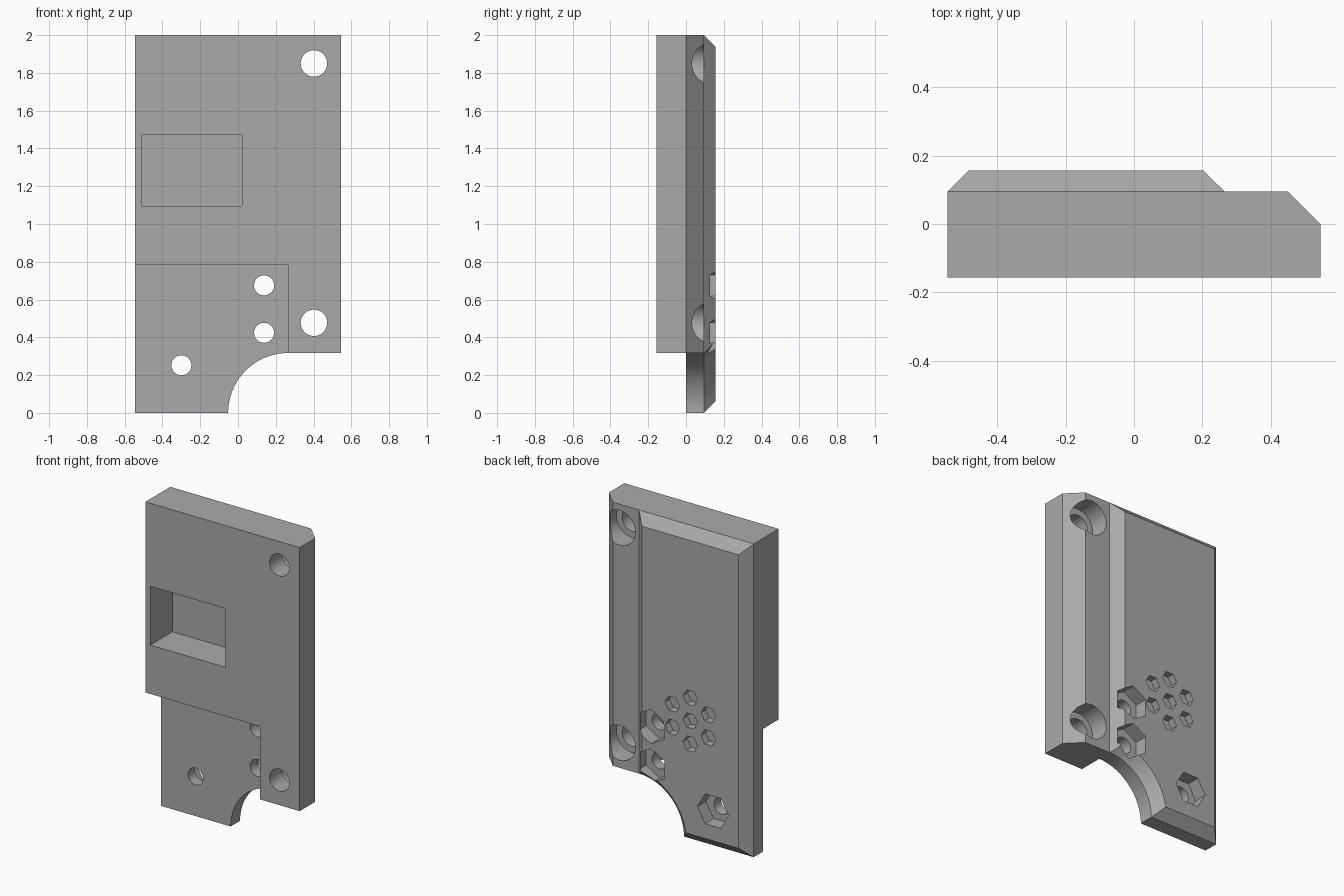
import bpy, bmesh
from math import pi, cos, sin, acos, asin

default = bpy.data.objects.get("Cube")
if default:
    bpy.data.objects.remove(default)

# Levels along y and main outline positions
FRONT, MID, STEP, BACK = -0.156, 0.0, 0.095, 0.157
LEFT, RIGHT, EDGE, TOP = 0.545, -0.545, 0.265, 2.0
NOTCH, BEVEL = 0.317, 0.063


def loft(name, rings):
    """Closed solid through rings of equal length."""
    bm = bmesh.new()
    loops = [[bm.verts.new(p) for p in ring] for ring in rings]
    for a, b in zip(loops, loops[1:]):
        for i in range(len(a)):
            j = (i + 1) % len(a)
            bm.faces.new((a[i], a[j], b[j], b[i]))
    bm.faces.new(loops[0])
    bm.faces.new(loops[-1])
    bmesh.ops.recalc_face_normals(bm, faces=bm.faces)
    mesh = bpy.data.meshes.new(name)
    bm.to_mesh(mesh)
    bm.free()
    obj = bpy.data.objects.new(name, mesh)
    bpy.context.collection.objects.link(obj)
    return obj


def box(name, x, y, z):
    return loft(name, [[(x[0], y[0], h), (x[1], y[0], h), (x[1], y[1], h), (x[0], y[1], h)]
                       for h in z])


def rod(name, x, z, radius, y0, y1, sides, turn=0.0):
    """Round or hexagonal bar along y."""
    angles = [turn + 2 * pi * i / sides for i in range(sides)]
    return loft(name, [[(x + radius * cos(a), y, z + radius * sin(a)) for a in angles]
                       for y in (y0, y1)])


def combine(target, tool, operation):
    tool.hide_render = True
    mod = target.modifiers.new(operation.title(), "BOOLEAN")
    mod.operation, mod.solver, mod.object = operation, "EXACT", tool
    bpy.context.view_layer.objects.active = target
    bpy.ops.object.modifier_apply(modifier=mod.name)
    bpy.data.objects.remove(tool)


def plate_outline(y, inset, steps=32):
    """Plate outline with the quarter-round notch, shrunk by inset."""
    r = NOTCH + inset
    start, end = pi - asin(inset / r), acos(-inset / r)
    ring = [(RIGHT + inset, y, inset)]
    for i in range(steps + 1):
        a = start + (end - start) * i / steps
        ring.append((EDGE + r * cos(a), y, r * sin(a)))
    return ring + [(EDGE - inset, y, TOP - inset), (RIGHT + inset, y, TOP - inset)]


# Back plate with bevelled rear edge
cover = loft("cover_plate", [plate_outline(MID, 0), plate_outline(STEP, 0),
                             plate_outline(BACK, BEVEL)])

# Side rail with a slanted corner
rail = [(EDGE, FRONT), (LEFT, FRONT), (LEFT, MID), (LEFT - STEP, STEP), (EDGE, STEP)]
combine(cover, loft("side_rail", [[(x, y, z) for x, y in rail] for z in (NOTCH, TOP)]), "UNION")

# Thick front block
combine(cover, box("front_block", (RIGHT, EDGE), (FRONT, MID), (0.783, TOP)), "UNION")

# Rectangular pocket in the front
combine(cover, box("pocket", (-0.51, 0.02), (FRONT - 0.1, 0.067), (1.095, 1.47)), "DIFFERENCE")

# Counterbored screw holes in the rail
for z in (0.477, 1.85):
    combine(cover, rod("screw_hole", 0.402, z, 0.07, -0.3, 0.3, 48), "DIFFERENCE")
    combine(cover, rod("counterbore", 0.402, z, 0.111, -0.03, 0.3, 48), "DIFFERENCE")

# Small holes with hexagonal nut recesses
for x, z, turn in ((0.138, 0.675, pi / 6), (0.138, 0.424, pi / 6), (-0.3, 0.252, 0)):
    combine(cover, rod("bolt_hole", x, z, 0.053, -0.3, 0.3, 40), "DIFFERENCE")
    combine(cover, rod("nut_recess", x, z, 0.11, 0.07, 0.3, 6, turn), "DIFFERENCE")

# Cluster of seven shallow hexagons on the back
spots = [(0, 0)] + [(cos(pi / 6 + i * pi / 3), sin(pi / 6 + i * pi / 3)) for i in range(6)]
for dx, dz in spots:
    combine(cover, rod("hex_dimple", -0.14 + 0.147 * dx, 0.785 + 0.147 * dz,
                       0.052, 0.11, 0.3, 6), "DIFFERENCE")

# Single grey finish
grey = bpy.data.materials.new("grey_plastic")
grey.use_nodes = True
colour = (0.4, 0.4, 0.4, 1)
grey.diffuse_color = colour
grey.node_tree.nodes["Principled BSDF"].inputs["Base Color"].default_value = colour
cover.data.materials.clear()
cover.data.materials.append(grey)

bpy.ops.object.select_all(action="DESELECT")
cover.select_set(True)
bpy.context.view_layer.objects.active = cover
bpy.ops.object.shade_smooth_by_angle(angle=pi / 6)
